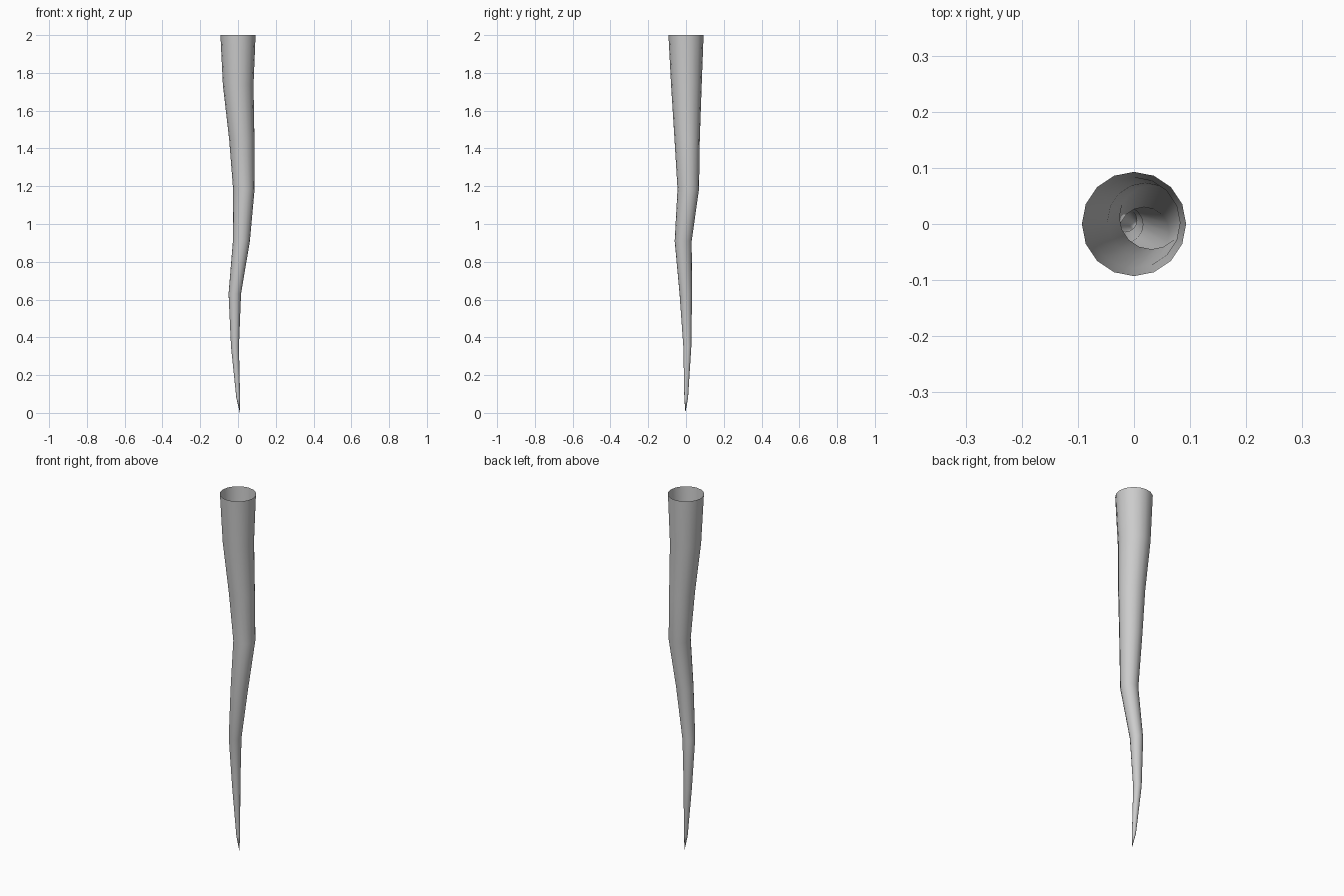
import bpy, bmesh
from math import cos, sin, tau

if "Cube" in bpy.data.objects:
    bpy.data.objects.remove(bpy.data.objects["Cube"])

# Centre line and radius of the tapering, crooked spike: z, x, y, radius
RINGS = [
    (2.00, 0.000, 0.000, 0.093),
    (1.735, 0.001, 0.002, 0.081),
    (1.45, 0.020, 0.006, 0.067),
    (1.185, 0.031, 0.012, 0.057),
    (0.91, 0.018, -0.015, 0.045),
    (0.63, -0.017, -0.001, 0.033),
    (0.35, -0.016, 0.007, 0.021),
    (0.08, 0.001, 0.001, 0.010),
]
SIDES = 16

bm = bmesh.new()
loops = []
for z, x, y, r in RINGS:
    loops.append([bm.verts.new((x + r * cos(tau * i / SIDES),
                                y + r * sin(tau * i / SIDES), z))
                  for i in range(SIDES)])

# Walls between rings; the top stays open
for upper, lower in zip(loops, loops[1:]):
    for i in range(SIDES):
        j = (i + 1) % SIDES
        bm.faces.new((upper[i], lower[i], lower[j], upper[j]))

# Pointed tip
tip = bm.verts.new((0.010, -0.003, 0.0))
for i in range(SIDES):
    bm.faces.new((loops[-1][i], tip, loops[-1][(i + 1) % SIDES]))

for f in bm.faces:
    f.smooth = True
mesh = bpy.data.meshes.new("crooked_spike")
bm.to_mesh(mesh)
bm.free()
spike = bpy.data.objects.new("crooked_spike", mesh)
bpy.context.collection.objects.link(spike)
